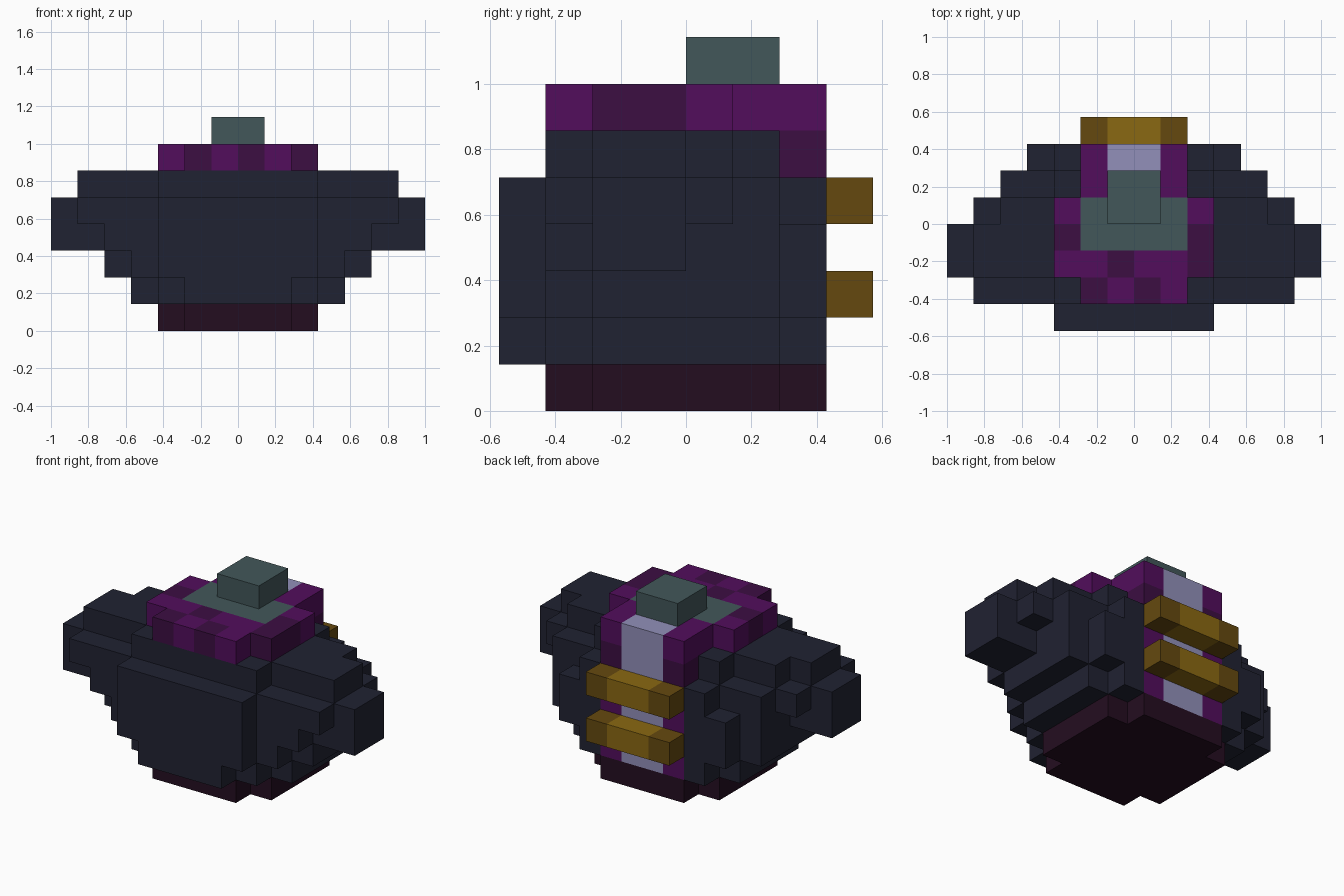
import bpy, bmesh
from mathutils import Vector

if "Cube" in bpy.data.objects:
    bpy.data.objects.remove(bpy.data.objects["Cube"], do_unlink=True)

U = 1 / 7  # edge length of one block

COLOURS = {
    "navy": "202232", "purple": "520D5C", "dark purple": "3C0E42",
    "slate": "42575A", "lavender": "9290BA", "gold": "8A6812",
    "dark gold": "65490F", "maroon": "240D20",
}


def linear(h):
    v = [int(h[i:i + 2], 16) / 255 for i in (0, 2, 4)]
    return [c / 12.92 if c <= 0.04045 else ((c + 0.055) / 1.055) ** 2.4 for c in v] + [1]


mats = {}
for name, code in COLOURS.items():
    m = bpy.data.materials.new(name)
    m.use_nodes = True
    m.diffuse_color = linear(code)
    m.node_tree.nodes["Principled BSDF"].inputs["Base Color"].default_value = linear(code)
    mats[name] = m

cells = {}  # block position -> (part, colour)


def fill(part, colour, half, y0, y1, z0, z1, inner=0):
    """Fill blocks symmetrically between the inner and outer half widths."""
    for x in range(inner, half):
        for y in range(y0, y1):
            for z in range(z0, z1):
                cells[x, y, z] = cells[-1 - x, y, z] = (part, colour)


# Base plate with notched corners
fill("base", "maroon", 2, -3, 3, 0, 1)
fill("base", "maroon", 3, -2, 2, 0, 1)

# Stepped body: per layer, rows of (half width, y start, y end)
layers = {
    1: [(2, -4, -3), (3, -3, -2), (4, -2, 2), (3, 2, 3)],
    2: [(3, -4, -3), (4, -3, -2), (5, -2, 2), (4, 2, 3)],
    3: [(3, -4, -3), (5, -3, -2), (7, -2, 0), (5, 0, 2), (4, 2, 3)],
    4: [(3, -4, -3), (6, -3, -2), (7, -2, 0), (6, 0, 1), (5, 1, 2), (3, 2, 3)],
    5: [(3, -3, -2), (6, -2, 0), (5, 0, 1), (3, 1, 2)],
}
for z, rows in layers.items():
    for half, y0, y1 in rows:
        fill("body", "navy", half, y0, y1, z, z + 1)

# Collar on top, with scattered darker blocks
fill("collar", "purple", 2, -3, 3, 6, 7)
fill("collar", "purple", 3, -2, 1, 6, 7)
for x, y in [(-3, -1), (2, -1), (-1, -2), (2, -2), (-2, -3), (0, -3)]:
    cells[x, y, 6] = ("collar", "dark purple")

# Spine down the back
fill("spine_border", "purple", 2, 2, 3, 1, 7, inner=1)
fill("spine_border", "dark purple", 2, 2, 3, 5, 6, inner=1)
fill("spine", "lavender", 1, 2, 3, 1, 7)

# Cap set into the collar, and its knob
fill("cap", "slate", 2, -1, 1, 6, 7)
fill("cap", "slate", 1, 1, 2, 6, 7)
fill("knob", "slate", 1, 0, 2, 7, 8)

# Two clasps across the spine
for part, z in (("lower_clasp", 2), ("upper_clasp", 4)):
    fill(part, "dark gold", 2, 3, 4, z, z + 1)
    fill(part, "gold", 1, 3, 4, z, z + 1)


def build(part):
    """Make one mesh from the exposed block faces of a part."""
    bm = bmesh.new()
    names = sorted({c for p, c in cells.values() if p == part})
    for cell, (p, colour) in cells.items():
        if p != part:
            continue
        for axis in range(3):
            for s in (-1, 1):
                near = list(cell)
                near[axis] += s
                if tuple(near) in cells:
                    continue
                a, b = (axis + 1) % 3, (axis + 2) % 3
                corners = []
                for da, db in ((0, 0), (1, 0), (1, 1), (0, 1))[::s]:
                    v = Vector(cell)
                    v[axis] += s > 0
                    v[a] += da
                    v[b] += db
                    corners.append(bm.verts.new(v * U))
                bm.faces.new(corners).material_index = names.index(colour)
    bmesh.ops.remove_doubles(bm, verts=bm.verts, dist=1e-4)
    # Merge flat neighbouring faces of the same colour
    bmesh.ops.dissolve_limit(bm, angle_limit=0.01, verts=bm.verts, edges=bm.edges,
                             delimit={"MATERIAL"})
    mesh = bpy.data.meshes.new(part)
    bm.to_mesh(mesh)
    bm.free()
    for n in names:
        mesh.materials.append(mats[n])
    bpy.context.collection.objects.link(bpy.data.objects.new(part, mesh))


for part in sorted({p for p, c in cells.values()}):
    build(part)
